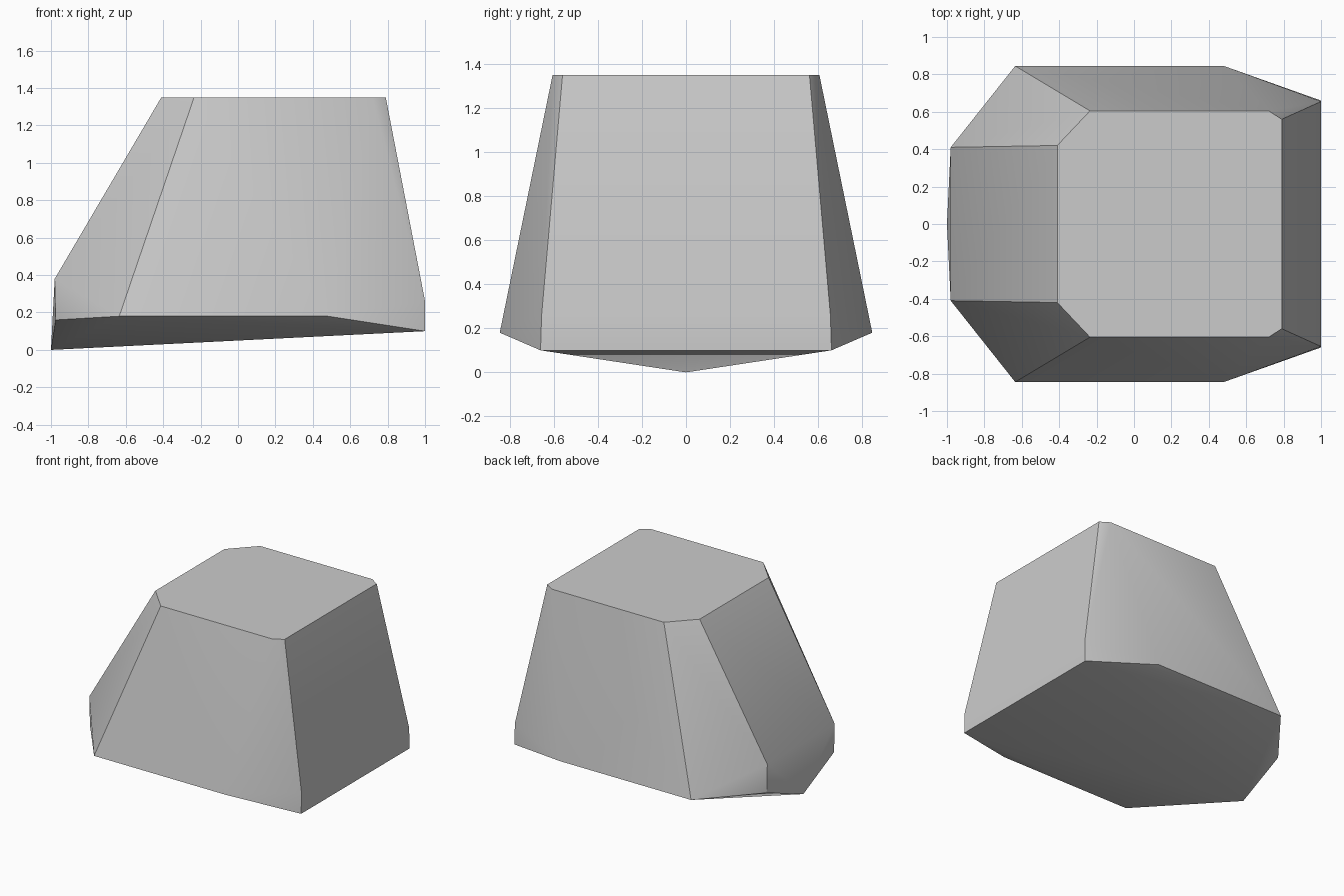
import bpy
import bmesh
import math

cube = bpy.data.objects.get("Cube")
if cube:
    bpy.data.objects.remove(cube, do_unlink=True)

# Plain grey material
grey = bpy.data.materials.new("plain_grey")
grey.use_nodes = True
colour = (0.6, 0.6, 0.6, 1.0)
grey.diffuse_color = colour
grey.node_tree.nodes["Principled BSDF"].inputs["Base Color"].default_value = colour

# Corners of one half, mirrored across y
top = 1.35
rim = [(0.79, 0.56, top), (0.72, 0.605, top), (-0.235, 0.605, top), (-0.41, 0.42, top)]
skirt = [(1.0, 0.66, 0.1), (1.0, 0.655, 0.26), (0.48, 0.845, 0.18),
         (-0.635, 0.845, 0.18), (-0.975, 0.41, 0.16), (-0.98, 0.41, 0.38)]
keel_tip = (-1.0, 0.0, 0.0)

# Faceted block wrapped around the corners
bm = bmesh.new()
bm.verts.new(keel_tip)
for x, y, z in rim + skirt:
    for side in (1, -1):
        bm.verts.new((x, y * side, z))
bmesh.ops.convex_hull(bm, input=bm.verts)
bmesh.ops.dissolve_limit(bm, angle_limit=math.radians(1), verts=bm.verts, edges=bm.edges)
bmesh.ops.recalc_face_normals(bm, faces=bm.faces)

mesh = bpy.data.meshes.new("tapered_block")
bm.to_mesh(mesh)
bm.free()
mesh.materials.append(grey)
block = bpy.data.objects.new("tapered_block", mesh)
bpy.context.collection.objects.link(block)

# Soft shading across shallow facets, crisp main edges
bpy.context.view_layer.objects.active = block
block.select_set(True)
bpy.ops.object.shade_smooth_by_angle(angle=math.radians(30))
